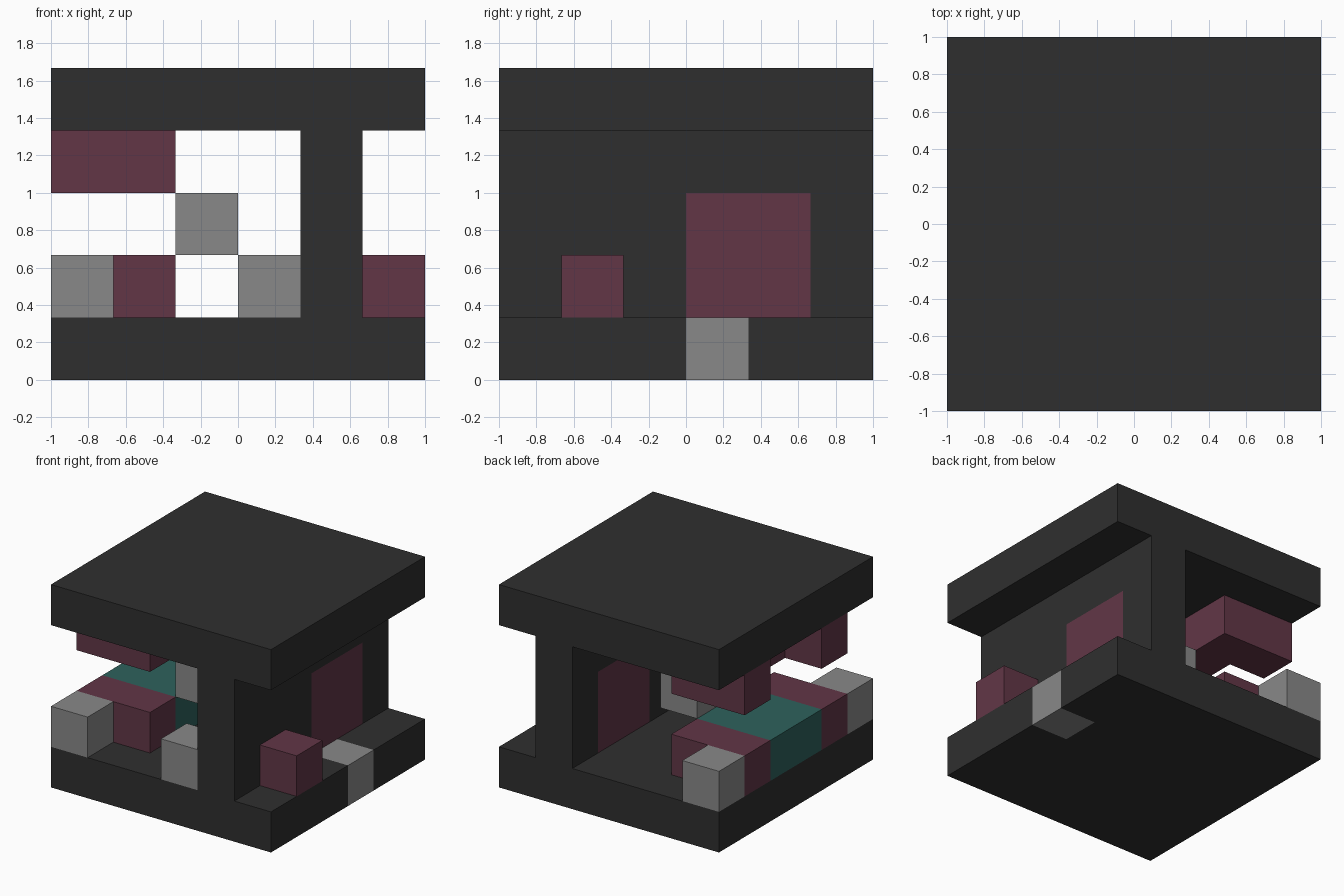
import bpy
import bmesh
from mathutils import Vector

U = 1 / 3  # one block of the layout grid

cube = bpy.data.objects.get("Cube")
if cube:
    bpy.data.objects.remove(cube, do_unlink=True)


def material(name, rgb):
    mat = bpy.data.materials.new(name)
    mat.use_nodes = True
    mat.diffuse_color = (*rgb, 1)
    mat.node_tree.nodes["Principled BSDF"].inputs["Base Color"].default_value = (*rgb, 1)
    return mat


charcoal = material("charcoal", (0.028, 0.028, 0.028))
maroon = material("maroon", (0.122, 0.037, 0.062))
grey = material("grey", (0.250, 0.250, 0.250))
teal = material("teal", (0.027, 0.122, 0.108))


def prism(name, outline, low, high, mat, axis="z"):
    """Extrude an outline in block units: (x, y) along z, or (y, z) along x."""
    def place(a, b, c):
        x, y, z = (a, b, c) if axis == "z" else (c, a, b)
        return Vector((x - 3, y - 3, z)) * U

    bm = bmesh.new()
    face = bm.faces.new([bm.verts.new(place(a, b, low)) for a, b in outline])
    side = bmesh.ops.extrude_face_region(bm, geom=[face])
    moved = [g for g in side["geom"] if isinstance(g, bmesh.types.BMVert)]
    bmesh.ops.translate(bm, verts=moved, vec=place(0, 0, high) - place(0, 0, low))
    bmesh.ops.recalc_face_normals(bm, faces=bm.faces)
    mesh = bpy.data.meshes.new(name)
    bm.to_mesh(mesh)
    bm.free()
    mesh.materials.append(mat)
    obj = bpy.data.objects.new(name, mesh)
    bpy.context.collection.objects.link(obj)
    return obj


def block(name, x, y, z, mat):
    """Box from (low, high) block ranges."""
    return prism(name, [(x[0], y[0]), (x[1], y[0]), (x[1], y[1]), (x[0], y[1])],
                 z[0], z[1], mat)


# Floor slab with a slot for the doorstep, and the roof slab
prism("floor_slab", [(0, 0), (6, 0), (6, 3), (5, 3), (5, 4), (6, 4), (6, 6), (0, 6)],
      0, 1, charcoal)
block("doorstep", (5, 6), (3, 4), (0, 1), grey)
block("roof_slab", (0, 6), (0, 6), (4, 5), charcoal)

# Dividing wall with a door opening, and the door filling it
prism("dividing_wall", [(0, 1), (3, 1), (3, 3), (5, 3), (5, 1), (6, 1), (6, 4), (0, 4)],
      4, 5, charcoal, axis="x")
block("door", (4, 5), (3, 5), (1, 3), maroon)

# Counter row: teal centre, maroon sections and grey end blocks
block("counter_centre", (0, 2), (2, 4), (1, 2), teal)
for side, y, end in (("front", 1, 0), ("back", 4, 5)):
    block(side + "_counter_section", (0, 2), (y, y + 1), (1, 2), maroon)
    block(side + "_end_block", (0, 1), (end, end + 1), (1, 2), grey)

# U-shaped canopy hanging under the roof
prism("hanging_canopy", [(0, 1), (2, 1), (2, 5), (0, 5), (0, 4), (1, 4), (1, 2), (0, 2)],
      3, 4, maroon)

# Loose blocks
block("raised_shelf", (2, 3), (2, 4), (2, 3), grey)
block("front_block", (3, 4), (0, 1), (1, 2), grey)
block("outer_block", (5, 6), (1, 2), (1, 2), maroon)
